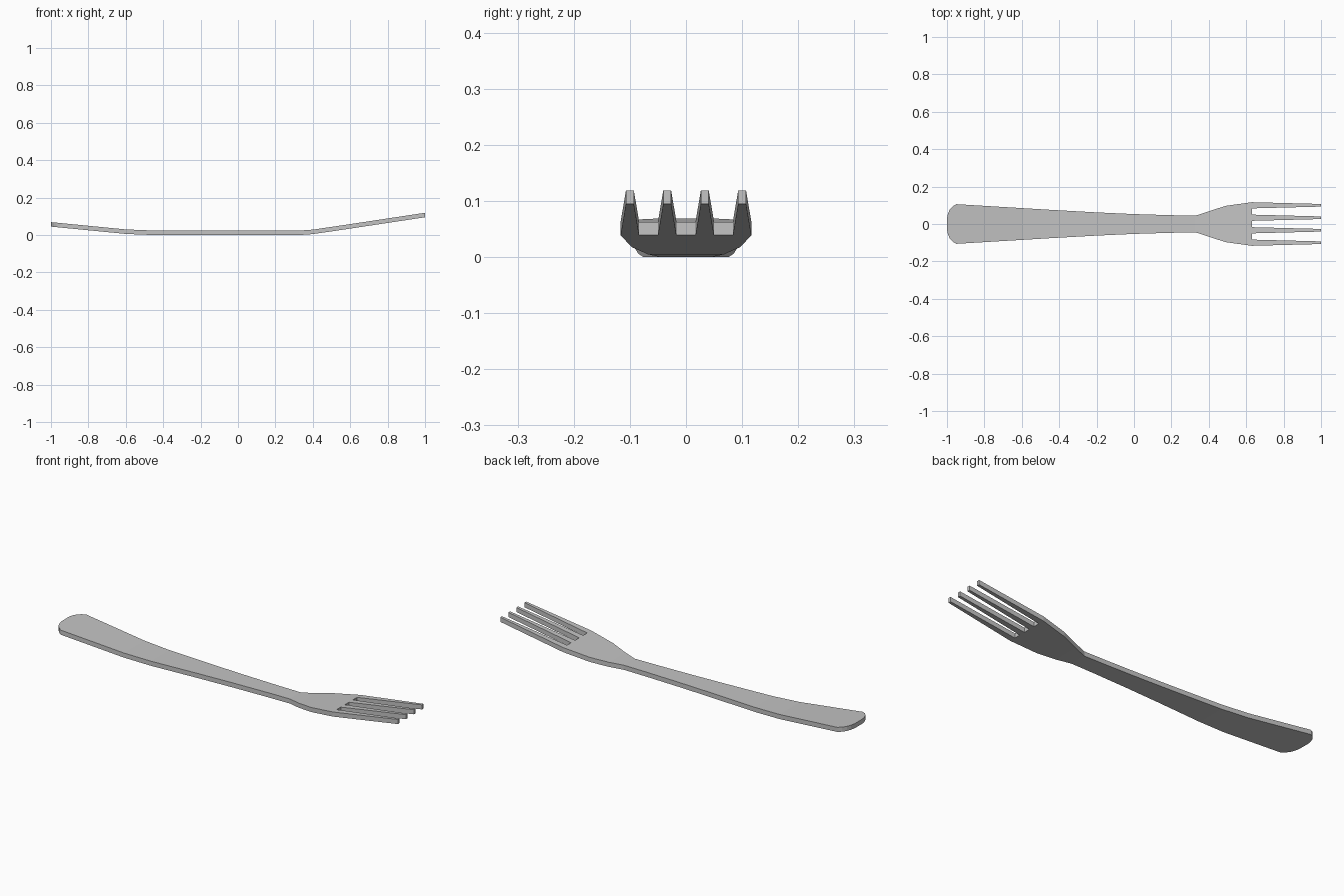
import bpy, bmesh

if "Cube" in bpy.data.objects:
    bpy.data.objects.remove(bpy.data.objects["Cube"])

steel = bpy.data.materials.new("steel_grey")
steel.diffuse_color = (0.55, 0.55, 0.55, 1)
steel.use_nodes = True
steel.node_tree.nodes["Principled BSDF"].inputs["Base Color"].default_value = steel.diffuse_color
THICK = 0.024

# Underside height along the fork
BEND = [(-1, 0.045), (-0.6, 0.006), (-0.45, 0), (0.33, 0), (0.40, 0.005),
        (0.49, 0.018), (0.63, 0.039), (1, 0.095)]


def height(x):
    for (x0, z0), (x1, z1) in zip(BEND, BEND[1:]):
        if x <= x1:
            return z0 + (z1 - z0) * (x - x0) / (x1 - x0)
    return BEND[-1][1]


def bent_plate(name, polygons):
    """Join flat outlines, bend them along x and thicken straight up."""
    bm = bmesh.new()
    verts = {}

    def vert(x, y):
        key = (round(x, 4), round(y, 4))
        if key not in verts:
            verts[key] = bm.verts.new((x, y, height(x)))
        return verts[key]

    for poly in polygons:
        bm.faces.new([vert(x, y) for x, y in poly])
    res = bmesh.ops.extrude_face_region(bm, geom=bm.faces[:], use_keep_orig=True)
    for v in res["geom"]:
        if isinstance(v, bmesh.types.BMVert):
            v.co.z += THICK
    bmesh.ops.recalc_face_normals(bm, faces=bm.faces[:])
    mesh = bpy.data.meshes.new(name)
    bm.to_mesh(mesh)
    bm.free()
    mesh.materials.append(steel)
    obj = bpy.data.objects.new(name, mesh)
    bpy.context.collection.objects.link(obj)


def strips(stations):
    return [[(x0, -w0), (x1, -w1), (x1, w1), (x0, w0)]
            for (x0, w0), (x1, w1) in zip(stations, stations[1:])]


# Handle: (x, half width), rounded at the end and narrowing to the neck
bent_plate("handle", strips([
    (-1, 0.03), (-0.995, 0.055), (-0.985, 0.077), (-0.97, 0.094), (-0.95, 0.106),
    (-0.60, 0.085), (-0.45, 0.076), (-0.2, 0.062), (0, 0.053), (0.2, 0.047),
    (0.33, 0.045)]))

# Head: flared plate with four tapering tines
bases = [(c - 0.0165, c + 0.0165) for c in (-0.1, -0.0335, 0.0335, 0.1)]
root = [(0.63, y) for pair in bases for y in pair]
head = strips([(0.33, 0.045), (0.40, 0.068), (0.49, 0.097)])
head.append([(0.49, 0.097), (0.49, -0.097)] + root)
for lo, hi in bases:
    mid = (lo + hi) / 2
    head.append([(0.63, lo), (1, mid - 0.007), (1, mid + 0.007), (0.63, hi)])
bent_plate("head_with_tines", head)
